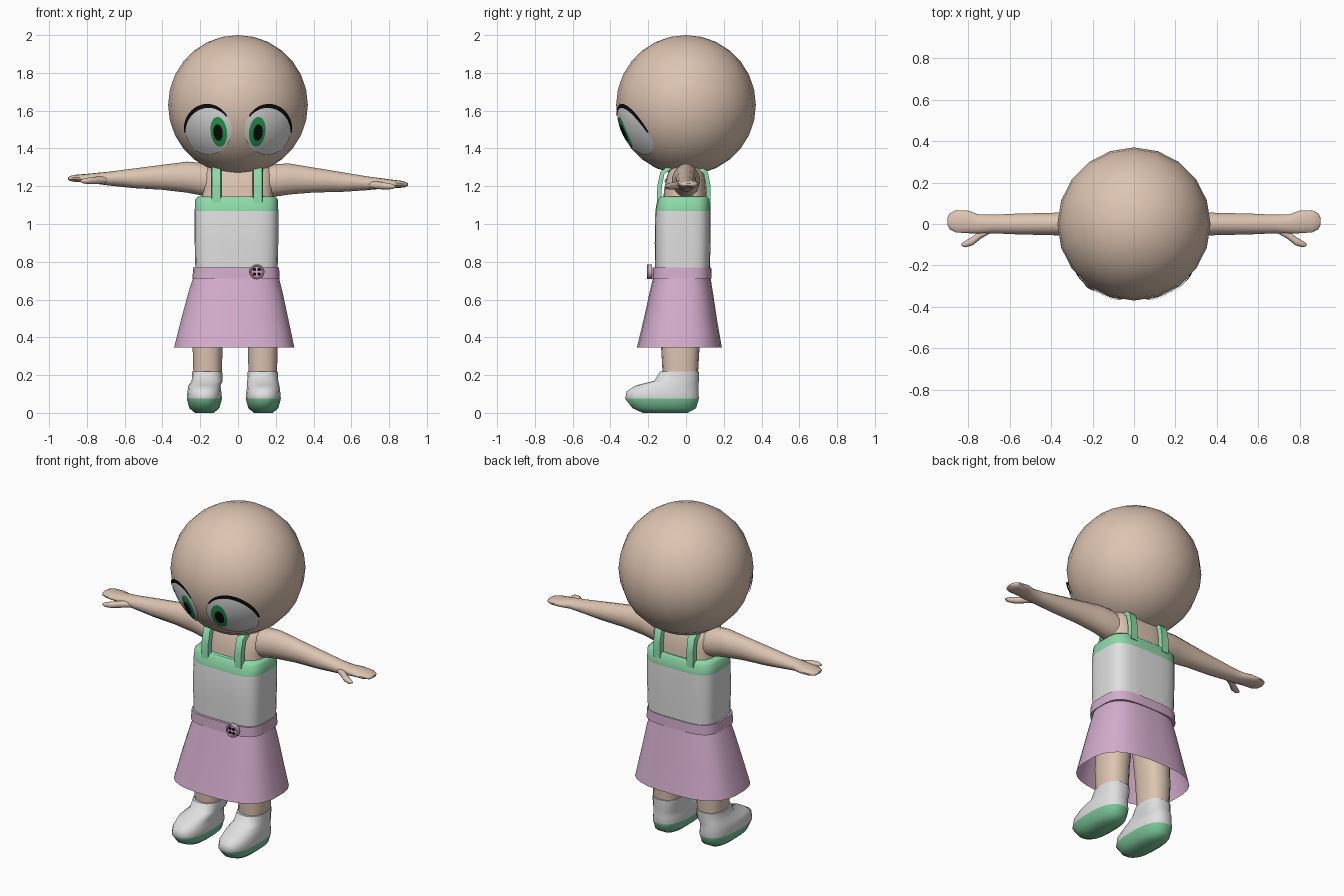
import bpy, bmesh, math
from mathutils import Vector

cube = bpy.data.objects.get("Cube")
if cube:
    bpy.data.objects.remove(cube, do_unlink=True)


def material(name, r, g, b):
    m = bpy.data.materials.new(name)
    m.use_nodes = True
    m.diffuse_color = (r, g, b, 1)
    bsdf = m.node_tree.nodes["Principled BSDF"]
    bsdf.inputs["Base Color"].default_value = (r, g, b, 1)
    bsdf.inputs["Roughness"].default_value = 0.8
    return m


SKIN = material("skin", 0.72, 0.55, 0.44)
WHITE = material("white", 0.74, 0.74, 0.74)
MINT = material("mint green", 0.27, 0.7, 0.4)
SOLE = material("sole green", 0.19, 0.55, 0.31)
PINK = material("pink", 0.66, 0.42, 0.61)
IRIS = material("iris green", 0.02, 0.36, 0.09)
BLACK = material("black", 0.004, 0.004, 0.004)


def finish(name, bm, mats, angle=50):
    mesh = bpy.data.meshes.new(name)
    bm.to_mesh(mesh)
    bm.free()
    ob = bpy.data.objects.new(name, mesh)
    bpy.context.collection.objects.link(ob)
    for m in mats:
        mesh.materials.append(m)
    bpy.ops.object.select_all(action='DESELECT')
    ob.select_set(True)
    bpy.context.view_layer.objects.active = ob
    bpy.ops.object.shade_smooth_by_angle(angle=math.radians(angle))
    return ob


def loft(name, rings, mats, axis='z', n=20, power=2.0, caps=True, split=None):
    """Skin rings of (position, centre u, centre v, radius u, radius v)."""
    bm = bmesh.new()
    rows = []
    for t, cu, cv, ru, rv in rings:
        row = []
        for i in range(n):
            a = math.tau * (i + 0.5) / n
            c, s = math.cos(a), math.sin(a)
            u = cu + ru * math.copysign(abs(c) ** (2 / power), c)
            v = cv + rv * math.copysign(abs(s) ** (2 / power), s)
            row.append(bm.verts.new((u, v, t) if axis == 'z' else (t, u, v)))
        rows.append(row)
    for a, b in zip(rows, rows[1:]):
        for i in range(n):
            j = (i + 1) % n
            bm.faces.new((a[i], a[j], b[j], b[i]))
    if caps:
        bm.faces.new(rows[0])
        bm.faces.new(rows[-1])
    bmesh.ops.recalc_face_normals(bm, faces=bm.faces[:])
    if split is not None:
        for f in bm.faces:
            f.material_index = int(f.calc_center_median().z > split)
    return finish(name, bm, mats)


HEAD_Z, HEAD_R = 1.63, 0.37


def face_patch(name, shape, nu, nv, lift, mat):
    """Lay a thin painted shape, given in front-view x and z, on the head."""
    bm = bmesh.new()
    grid = []
    for i in range(nu + 1):
        row = []
        for j in range(nv + 1):
            x, z = shape(i / nu, j / nv)
            r = HEAD_R + lift
            y = -math.sqrt(max(r * r - x * x - (z - HEAD_Z) ** 2, 0))
            row.append(bm.verts.new((x, y, z)))
        grid.append(row)
    for i in range(nu):
        for j in range(nv):
            bm.faces.new((grid[i][j], grid[i + 1][j],
                          grid[i + 1][j + 1], grid[i][j + 1]))
    bmesh.ops.remove_doubles(bm, verts=bm.verts[:], dist=1e-5)
    bm.normal_update()
    for f in bm.faces[:]:
        if f.normal.y > 0:
            f.normal_flip()
    return finish(name, bm, [mat])


def oval(side, cx, cz, rx, rz, tilt=0.0):
    def shape(u, v):
        a = math.tau * u
        px, pz = rx * v * math.cos(a), rz * v * math.sin(a)
        x = cx + px * math.cos(tilt) - pz * math.sin(tilt)
        return side * x, cz + px * math.sin(tilt) + pz * math.cos(tilt)
    return shape


def lash(side):
    def shape(u, v):
        a = math.radians(-5 + 150 * u)
        k = 1 + (v - 0.5) * 0.17 * (0.35 + 0.65 * math.sin(math.pi * u))
        return side * (0.16 + 0.122 * k * math.cos(a)), 1.495 + 0.13 * k * math.sin(a)
    return shape


# Head
bm = bmesh.new()
bmesh.ops.create_uvsphere(bm, u_segments=20, v_segments=14, radius=HEAD_R)
bmesh.ops.translate(bm, verts=bm.verts[:], vec=(0, 0, HEAD_Z))
finish("head", bm, [SKIN])

# Shirt, chest, belt and skirt
loft("shirt", [(0.74, -0.008, -0.018, 0.218, 0.145), (0.9, -0.008, -0.018, 0.222, 0.148),
               (1.07, -0.008, -0.016, 0.222, 0.147), (1.13, -0.008, -0.012, 0.22, 0.14),
               (1.145, -0.008, -0.012, 0.205, 0.128)],
     [WHITE, MINT], n=28, power=4, split=1.07)
loft("chest", [(1.1, -0.005, -0.005, 0.195, 0.118), (1.18, 0, -0.005, 0.185, 0.112),
               (1.26, 0, 0, 0.19, 0.1), (1.3, 0, 0, 0.17, 0.08), (1.33, 0, 0, 0.1, 0.06)],
     [SKIN], n=24, power=3)
loft("belt", [(0.712, -0.01, -0.022, 0.232, 0.158), (0.77, -0.01, -0.022, 0.228, 0.156)],
     [PINK], n=28, power=3.6)
loft("skirt", [(0.73, -0.01, -0.022, 0.224, 0.15), (0.64, -0.013, -0.025, 0.25, 0.168),
               (0.5, -0.017, -0.03, 0.284, 0.194), (0.345, -0.02, -0.035, 0.32, 0.226)],
     [PINK], n=28, power=2.8, caps=False)

# Belt button with four holes
button = Vector((0.1, -0.19, 0.747))


def button_disc(name, radius, depth, pos, mat, n):
    bpy.ops.mesh.primitive_cylinder_add(vertices=n, radius=radius, depth=depth,
                                        location=pos, rotation=(math.pi / 2, 0, 0))
    ob = bpy.context.object
    ob.name = name
    ob.data.materials.append(mat)


button_disc("button", 0.038, 0.022, button, PINK, 20)
bpy.ops.mesh.primitive_torus_add(major_segments=20, minor_segments=6, major_radius=0.034,
                                 minor_radius=0.006, location=button + Vector((0, -0.011, 0)),
                                 rotation=(math.pi / 2, 0, 0))
bpy.context.object.name = "button_rim"
bpy.context.object.data.materials.append(PINK)
for sx in (-1, 1):
    for sz in (-1, 1):
        button_disc("button_hole", 0.009, 0.004,
                    button + Vector((sx * 0.012, -0.012, sz * 0.012)), BLACK, 10)


def strap(name, x):
    """Flat ribbon running over the shoulder from front to back."""
    path = [(-0.142, 1.11), (-0.14, 1.2), (-0.125, 1.27), (-0.085, 1.3), (0, 1.318),
            (0.07, 1.3), (0.105, 1.27), (0.118, 1.2), (0.118, 1.11)]
    bm = bmesh.new()
    rows = []
    for i, (y, z) in enumerate(path):
        a, b = path[max(i - 1, 0)], path[min(i + 1, len(path) - 1)]
        out = Vector((0, a[1] - b[1], b[0] - a[0])).normalized()
        rows.append([bm.verts.new(Vector((x + w, y, z)) + out * d)
                     for w, d in ((-0.028, -0.012), (-0.022, 0.012),
                                  (0.022, 0.012), (0.028, -0.012))])
    for a, b in zip(rows, rows[1:]):
        for i in range(4):
            j = (i + 1) % 4
            bm.faces.new((a[i], a[j], b[j], b[i]))
    bm.faces.new(rows[0])
    bm.faces.new(rows[-1])
    bmesh.ops.recalc_face_normals(bm, faces=bm.faces[:])
    finish(name, bm, [MINT])


ARM = [(0.12, 0, 1.22, 0.07, 0.085), (0.2, 0, 1.235, 0.075, 0.086),
       (0.27, 0, 1.243, 0.064, 0.082), (0.4, 0, 1.24, 0.055, 0.066),
       (0.55, 0, 1.232, 0.052, 0.052), (0.68, 0, 1.228, 0.046, 0.037),
       (0.75, 0, 1.228, 0.047, 0.029), (0.8, 0.01, 1.228, 0.056, 0.023),
       (0.86, 0.013, 1.226, 0.055, 0.019), (0.89, 0.013, 1.225, 0.04, 0.013),
       (0.9, 0.013, 1.225, 0.02, 0.006)]
THUMB = [(0.69, -0.028, 1.222, 0.014, 0.016), (0.74, -0.05, 1.218, 0.022, 0.02),
         (0.78, -0.082, 1.215, 0.022, 0.018), (0.815, -0.097, 1.213, 0.016, 0.014),
         (0.834, -0.1, 1.212, 0.006, 0.005)]

for side, label in ((1, "left"), (-1, "right")):
    # Eye layers
    face_patch(label + "_eye", oval(side, 0.155, 1.495, 0.122, 0.128), 32, 6, 0.002, WHITE)
    face_patch(label + "_iris", oval(side, 0.102, 1.488, 0.043, 0.08, -0.12), 24, 3, 0.004, IRIS)
    face_patch(label + "_pupil", oval(side, 0.106, 1.484, 0.025, 0.044, -0.12), 20, 2, 0.006, BLACK)
    face_patch(label + "_lash", lash(side), 28, 2, 0.006, BLACK)

    # Arm with a slight sideways lean, and thumb
    for part, rings in (("_arm", ARM), ("_thumb", THUMB)):
        loft(label + part, [(side * t, y, z - side * 0.018 * t, ry, rz)
                            for t, y, z, ry, rz in rings], [SKIN], axis='x', n=14)
    strap(label + "_strap", side * 0.11 - 0.005)

    # Leg and shoe
    x = side * 0.146 - 0.015
    loft(label + "_leg", [(0.18, x, -0.03, 0.076, 0.092), (0.35, x, -0.03, 0.081, 0.102),
                          (0.7, x * 0.8, -0.025, 0.09, 0.11)], [SKIN], n=14, power=2.5)
    x = side * 0.156 - 0.022
    top = side * 0.147 - 0.016
    loft(label + "_shoe", [(0.0, x, -0.11, 0.05, 0.12), (0.025, x, -0.115, 0.08, 0.17),
                           (0.075, x, -0.127, 0.094, 0.197), (0.115, x, -0.124, 0.09, 0.192),
                           (0.145, x, -0.1, 0.086, 0.168), (0.17, top, -0.05, 0.083, 0.119),
                           (0.22, top, -0.034, 0.08, 0.104)],
         [SOLE, WHITE], n=20, power=2.5, split=0.075)
